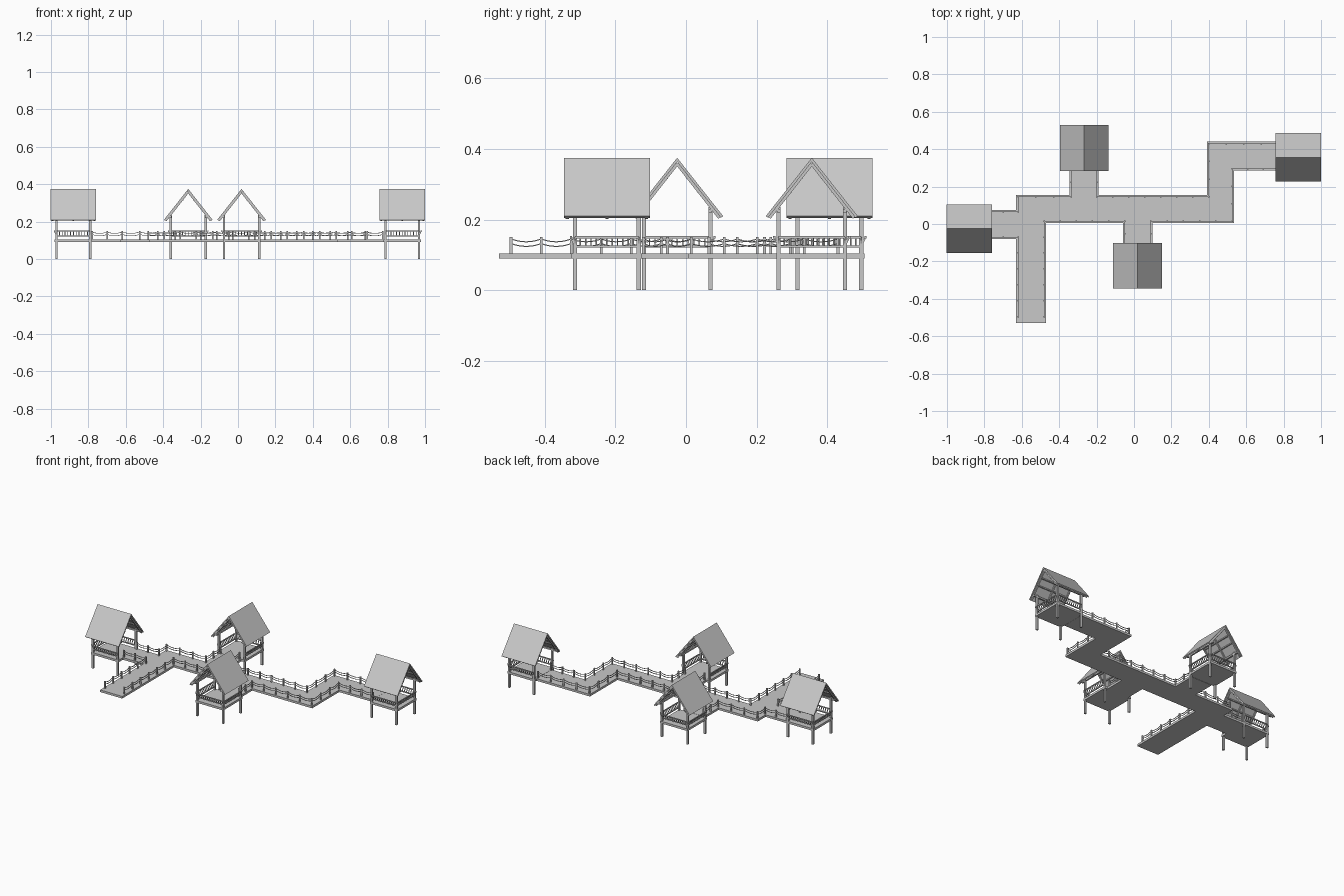
import bpy, bmesh, math
from mathutils import Matrix, Vector

cube = bpy.data.objects.get("Cube")
if cube:
    bpy.data.objects.remove(cube)

wood = bpy.data.materials.new("grey_wood")
wood.use_nodes = True
GREY = (0.58, 0.58, 0.58, 1)
wood.diffuse_color = GREY
wood.node_tree.nodes["Principled BSDF"].inputs["Base Color"].default_value = GREY


def finish(name, bm, place=Matrix()):
    bmesh.ops.recalc_face_normals(bm, faces=bm.faces)
    mesh = bpy.data.meshes.new(name)
    bm.to_mesh(mesh)
    bm.free()
    mesh.materials.append(wood)
    obj = bpy.data.objects.new(name, mesh)
    obj.matrix_world = place
    bpy.context.collection.objects.link(obj)


def box(bm, x0, x1, y0, y1, z0, z1):
    mid = Matrix.Translation(((x0 + x1) / 2, (y0 + y1) / 2, (z0 + z1) / 2))
    bmesh.ops.create_cube(bm, size=1, matrix=mid @ Matrix.Diagonal((x1 - x0, y1 - y0, z1 - z0, 1)))


def bar(bm, a, b, width, depth=None):
    a, b = Vector(a), Vector(b)
    turn = (b - a).to_track_quat('Z', 'Y').to_matrix().to_4x4()
    size = Matrix.Diagonal((width, depth or width, (b - a).length, 1))
    bmesh.ops.create_cube(bm, size=1, matrix=Matrix.Translation((a + b) / 2) @ turn @ size)


FLOOR, DECK = 0.09, 0.104

# Walkway deck
bm = bmesh.new()
for x0, x1, y0, y1 in [(-0.63, 0.535, 0.005, 0.155), (-0.63, -0.47, -0.53, 0.005),
                       (-0.78, -0.63, -0.08, 0.075), (-0.345, -0.19, 0.155, 0.304),
                       (-0.06, 0.1, -0.127, 0.005), (0.39, 0.535, 0.155, 0.44),
                       (0.535, 0.777, 0.285, 0.44)]:
    box(bm, x0, x1, y0, y1, FLOOR, DECK)
finish("walkway_deck", bm)

# Rope fence along the walkway edges
paths = [
    [(-0.48, -0.495), (-0.48, 0.015), (-0.05, 0.015), (-0.05, -0.12)],
    [(0.09, -0.12), (0.09, 0.015), (0.525, 0.015), (0.525, 0.295), (0.775, 0.295)],
    [(0.775, 0.43), (0.4, 0.43), (0.4, 0.145), (-0.2, 0.145), (-0.2, 0.3)],
    [(-0.335, 0.3), (-0.335, 0.145), (-0.62, 0.145), (-0.62, 0.065), (-0.78, 0.065)],
    [(-0.78, -0.07), (-0.62, -0.07), (-0.62, -0.495)],
]
posts, ropes = bmesh.new(), bmesh.new()
STEPS = 6
for path in paths:
    stops = [Vector(path[0])]
    for a, b in zip(path, path[1:]):
        a, b = Vector(a), Vector(b)
        n = max(1, round((b - a).length / 0.085))
        stops += [a.lerp(b, i / n) for i in range(1, n + 1)]
    for p in stops:
        bar(posts, (p.x, p.y, DECK), (p.x, p.y, 0.15), 0.008)
    for a, b in zip(stops, stops[1:]):
        for top in (0.145, 0.132):
            line = []
            for i in range(STEPS + 1):
                t = i / STEPS
                p = a.lerp(b, t)
                line.append((p.x, p.y, top - 0.032 * t * (1 - t)))
            for p, q in zip(line, line[1:]):
                bar(ropes, p, q, 0.003)
finish("fence_posts", posts)
finish("fence_ropes", ropes)


def hut(name, x, y, degrees):
    """Open hut with its ridge along local x and its entrance on local +x."""
    place = Matrix.Translation((x, y, 0)) @ Matrix.Rotation(math.radians(degrees), 4, 'Z')
    u, v = 0.09, 0.094

    # Floor and corner posts
    bm = bmesh.new()
    box(bm, -0.1, 0.1, -0.1, 0.1, FLOOR, DECK)
    finish(name + "_floor", bm, place)
    bm = bmesh.new()
    for sx in (-1, 1):
        for sy in (-1, 1):
            bar(bm, (sx * u, sy * v, 0), (sx * u, sy * v, 0.235), 0.012)
    finish(name + "_posts", bm, place)

    # Roof: a chevron profile swept along the ridge
    bm = bmesh.new()
    profile = [(0, 0.375), (0.13, 0.21), (0.124, 0.205), (0, 0.363), (-0.124, 0.205), (-0.13, 0.21)]
    face = bm.faces.new([bm.verts.new((-0.122, py, pz)) for py, pz in profile])
    sweep = bmesh.ops.extrude_face_region(bm, geom=[face])
    moved = [g for g in sweep["geom"] if isinstance(g, bmesh.types.BMVert)]
    bmesh.ops.translate(bm, verts=moved, vec=(0.244, 0, 0))
    finish(name + "_roof", bm, place)

    # Rafters, purlins and eave beams
    bm = bmesh.new()
    for s in (-1, 1):
        for rx in (-0.112, 0, 0.112):
            bar(bm, (rx, 0, 0.358), (rx, s * 0.12, 0.205), 0.009)
        for t in (0.25, 0.5):
            py, pz = s * 0.12 * t, 0.356 - 0.153 * t
            bar(bm, (-0.118, py, pz), (0.118, py, pz), 0.007)
        bar(bm, (-0.118, s * v, 0.225), (0.118, s * v, 0.225), 0.01)
    finish(name + "_roof_frame", bm, place)

    # Bench seats with outward leaning slatted backs on the closed sides
    bm = bmesh.new()
    sides = [((-u, -v), (u, -v), (0, -1)), ((-u, v), (u, v), (0, 1)), ((-u, -v), (-u, v), (-1, 0))]
    for a, b, out in sides:
        a, b, out = Vector(a), Vector(b), Vector(out)
        foot = lambda p: (p.x, p.y, 0.124)
        head = lambda p: (p.x + out.x * 0.012, p.y + out.y * 0.012, 0.15)
        bar(bm, foot(a), foot(b), 0.006)
        bar(bm, head(a), head(b), 0.006)
        n = 12
        for i in range(n + 1):
            p = a.lerp(b, i / n)
            bar(bm, foot(p), head(p), 0.004)
    finish(name + "_bench_rails", bm, place)


hut("right_hut", -0.88, -0.025, 0)
hut("back_hut", -0.266, 0.406, -90)
hut("front_hut", 0.019, -0.224, 90)
hut("left_hut", 0.878, 0.356, 180)
